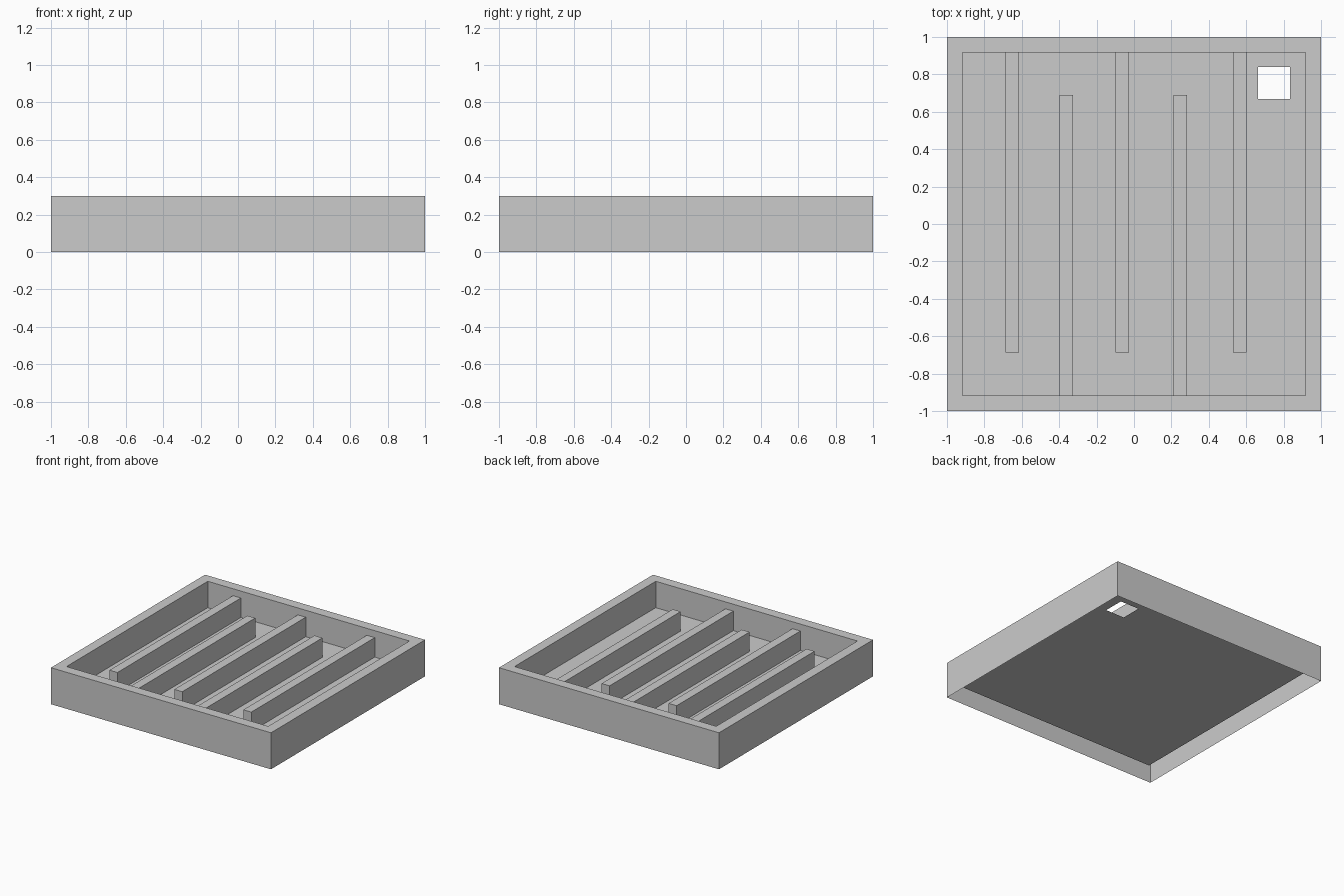
import bpy
import bmesh
from mathutils import Matrix, Vector

cube = bpy.data.objects.get("Cube")
if cube:
    bpy.data.objects.remove(cube, do_unlink=True)

HEIGHT = 0.30
WALL = 0.083          # rim width
FLOOR = 0.083         # floor level
DIVIDER_TOP = 0.243
DIVIDER_WIDTH = 0.072
INNER = 1 - WALL

grey = bpy.data.materials.new("light_grey")
grey.use_nodes = True
grey.diffuse_color = (0.6, 0.6, 0.6, 1)
grey.node_tree.nodes["Principled BSDF"].inputs["Base Color"].default_value = (0.6, 0.6, 0.6, 1)


def open_box(x0, x1, y0, y1, z0, z1):
    """Box without an underside; returns the bmesh and its top face."""
    bm = bmesh.new()
    size = Vector((x1 - x0, y1 - y0, z1 - z0))
    centre = Vector((x0 + x1, y0 + y1, z0 + z1)) / 2
    bmesh.ops.create_cube(bm, size=1, matrix=Matrix.Translation(centre) @ Matrix.Diagonal(size).to_4x4())
    bm.normal_update()
    bottom = [f for f in bm.faces if f.normal.z < -0.9]
    bmesh.ops.delete(bm, geom=bottom, context='FACES_ONLY')
    top = next(f for f in bm.faces if f.normal.z > 0.9)
    return bm, top


def finish(bm, name):
    mesh = bpy.data.meshes.new(name)
    bm.to_mesh(mesh)
    bm.free()
    mesh.materials.append(grey)
    obj = bpy.data.objects.new(name, mesh)
    bpy.context.collection.objects.link(obj)
    return obj


# Tray: thin shell with a rim, sunken floor and open underside
bm, face = open_box(-1, 1, -1, 1, 0, HEIGHT)
bmesh.ops.inset_individual(bm, faces=[face], thickness=WALL, use_even_offset=True)
bmesh.ops.inset_individual(bm, faces=[face], thickness=0)
for v in face.verts:
    v.co.z = FLOOR

# Square exit hole in the back left corner of the floor
bmesh.ops.inset_individual(bm, faces=[face], thickness=0.2)
for v in face.verts:
    v.co.x = 0.834 if v.co.x > 0 else 0.662
    v.co.y = 0.84 if v.co.y > 0 else 0.668
bmesh.ops.delete(bm, geom=[face], context='FACES_ONLY')
finish(bm, "tray")

# Maze dividers, alternately joined to the back and front walls
for i, x in enumerate((-0.652, -0.362, -0.062, 0.248, 0.565)):
    y0, y1 = (-0.686, INNER) if i % 2 == 0 else (-INNER, 0.69)
    half = DIVIDER_WIDTH / 2
    bm, _ = open_box(x - half, x + half, y0, y1, FLOOR, DIVIDER_TOP)
    finish(bm, f"divider_{i + 1}")
